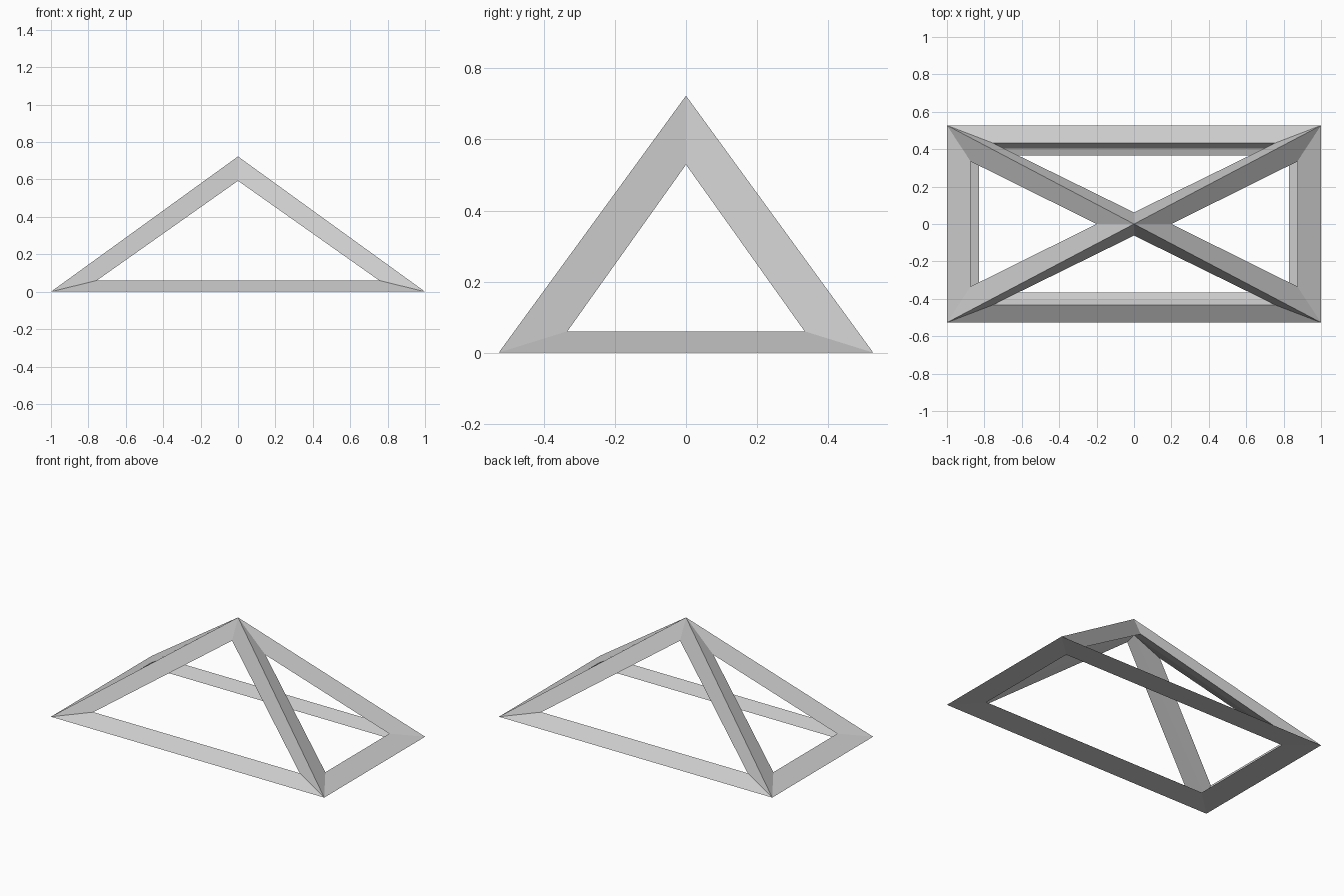
import bpy
import bmesh
from mathutils import Vector

cube = bpy.data.objects.get("Cube")
if cube:
    bpy.data.objects.remove(cube, do_unlink=True)

# One flat colour
grey = bpy.data.materials.new("light_grey")
grey.use_nodes = True
colour = (0.6, 0.6, 0.6, 1)
grey.diffuse_color = colour
grey.node_tree.nodes["Principled BSDF"].inputs["Base Color"].default_value = colour

# Key points for the corner at +x +y, mirrored to the other corners by sign
OUTER = Vector((1, 0.527, 0))
INNER = Vector((0.88, 0.403, 0.022))
OPENING_BASE = Vector((0.83, 0.367, 0.01))
OPENING_LONG = Vector((0.755, 0.433, 0.06))
OPENING_SHORT = Vector((0.873, 0.334, 0.06))
TIP_OUTER = Vector((0, 0, 0.723))
TIP_INNER = Vector((0, 0, 0.615))
TIP_LONG = Vector((0, 0.062, 0.593))
TIP_SHORT = Vector((0.2, 0, 0.529))

bm = bmesh.new()


def flip(point, sign):
    return Vector((point.x * sign[0], point.y * sign[1], point.z))


def beam(start, end):
    """Four-sided bar between two rings of four points."""
    for i in range(4):
        j = (i + 1) % 4
        quad = (start[i], start[j], end[j], end[i])
        bm.faces.new([bm.verts.new(p) for p in quad])


def ring(points, sign):
    return [flip(p, sign) for p in points]


long_end = (OUTER, OPENING_LONG, INNER, OPENING_BASE)
short_end = (OUTER, OPENING_SHORT, INNER, OPENING_BASE)
rafter_foot = (OUTER, OPENING_LONG, INNER, OPENING_SHORT)
rafter_top = (TIP_OUTER, TIP_LONG, TIP_INNER, TIP_SHORT)

for s in (-1, 1):
    # Long base beams at front and back, short base beams at the sides
    beam(ring(long_end, (-1, s)), ring(long_end, (1, s)))
    beam(ring(short_end, (s, -1)), ring(short_end, (s, 1)))
    # Sloping rafters from the corners to the tip
    for t in (-1, 1):
        beam(ring(rafter_foot, (s, t)), ring(rafter_top, (s, t)))

# Weld the beams into one closed frame
bmesh.ops.remove_doubles(bm, verts=bm.verts, dist=0.0005)
bmesh.ops.recalc_face_normals(bm, faces=bm.faces)
mesh = bpy.data.meshes.new("pyramid_frame")
bm.to_mesh(mesh)
bm.free()
mesh.materials.append(grey)
frame = bpy.data.objects.new("pyramid_frame", mesh)
bpy.context.collection.objects.link(frame)
